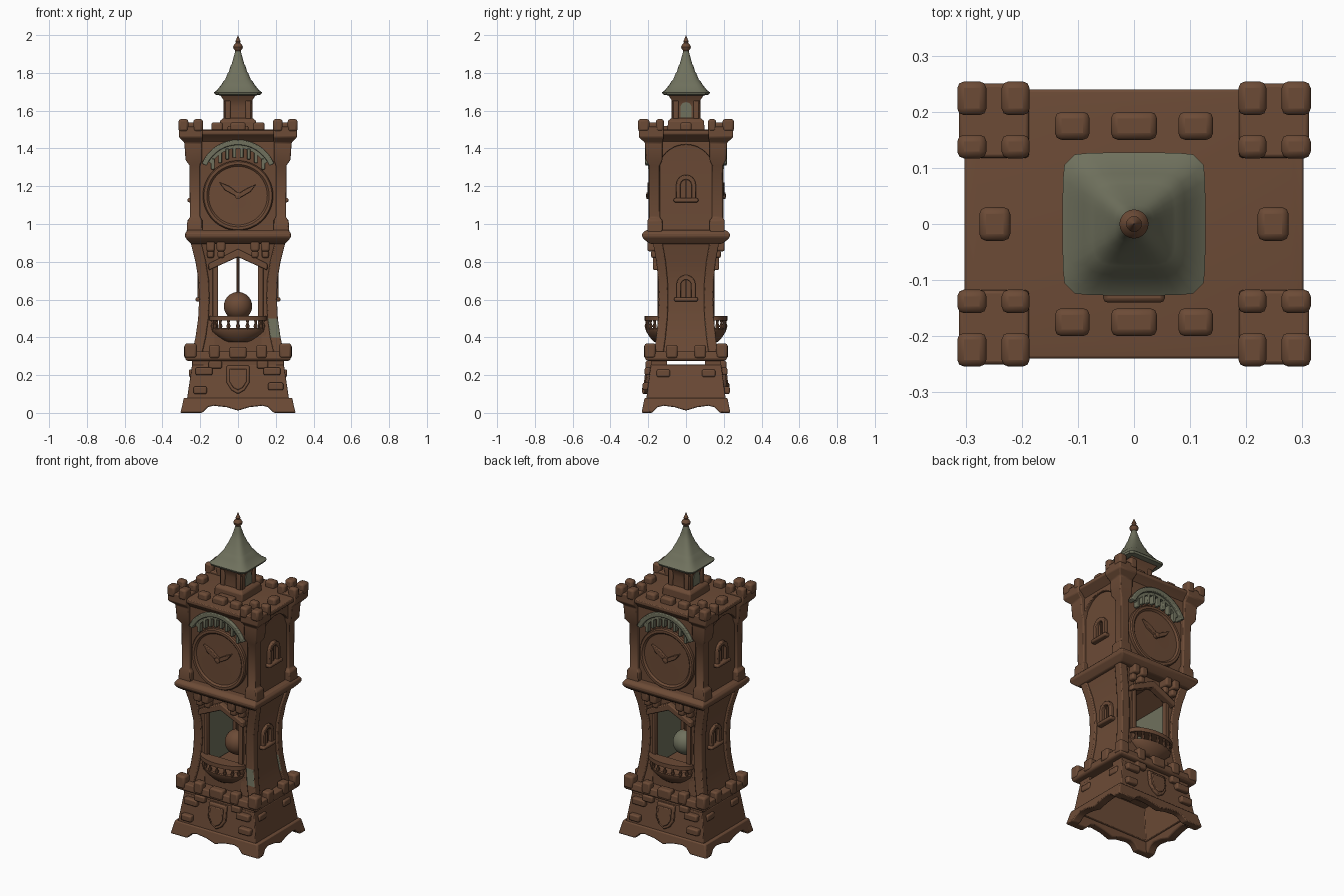
import bpy, bmesh, math
from mathutils import Matrix

cube = bpy.data.objects.get("Cube")
if cube:
    bpy.data.objects.remove(cube, do_unlink=True)


def material(name, rgb):
    m = bpy.data.materials.new(name)
    m.use_nodes = True
    m.diffuse_color = (*rgb, 1)
    m.node_tree.nodes["Principled BSDF"].inputs["Base Color"].default_value = (*rgb, 1)
    return m


MATS = [material("brown wood", (0.15, 0.07, 0.037)), material("grey green", (0.16, 0.165, 0.11))]
BROWN, GREEN = 0, 1
FRONT_BACK = (0, math.pi)
SIDES = (math.pi / 2, -math.pi / 2)


def finish(name, bm, mat=BROWN, bevel=0.0, turns=(0,), rule=None):
    """Turn a bmesh into an object, repeated at each turn about z."""
    bmesh.ops.recalc_face_normals(bm, faces=bm.faces)
    for f in bm.faces:
        f.smooth = True
        green = rule(f.calc_center_median(), f.normal) if rule else mat
        f.material_index = int(green)
    me = bpy.data.meshes.new(name)
    bm.to_mesh(me)
    bm.free()
    me.set_sharp_from_angle(angle=math.radians(35))
    for m in MATS:
        me.materials.append(m)
    for a in turns:
        ob = bpy.data.objects.new(name, me)
        ob.rotation_euler.z = a
        bpy.context.collection.objects.link(ob)
        if bevel:
            mod = ob.modifiers.new("soft edges", 'BEVEL')
            mod.width, mod.segments = bevel, 2
            mod.limit_method, mod.angle_limit = 'ANGLE', math.radians(35)


def skin(bm, rings, tube=False):
    """Join rings of points; cap the ends, or close them into a tube."""
    vs = [[bm.verts.new(p) for p in r] for r in rings]
    pairs = list(zip(vs, vs[1:])) + ([(vs[-1], vs[0])] if tube else [])
    for a, b in pairs:
        for i in range(len(a)):
            j = (i + 1) % len(a)
            bm.faces.new((a[i], a[j], b[j], b[i]))
    if not tube:
        bm.faces.new(vs[0])
        bm.faces.new(vs[-1])


def loft(name, rings, tube=False, **kw):
    """Rings are (z, x0, x1, y0, y1) rectangles."""
    bm = bmesh.new()
    skin(bm, [[(a, c, z), (b, c, z), (b, d, z), (a, d, z)] for z, a, b, c, d in rings], tube)
    finish(name, bm, **kw)


def block(name, rings, tube=False, **kw):
    """Centred loft from (z, half width, half depth)."""
    loft(name, [(z, -x, x, -y, y) for z, x, y in rings], tube, **kw)


def box(name, x, y, z, w, d, h, bevel=0.008, **kw):
    loft(name, [(k, x - w / 2, x + w / 2, y - d / 2, y + d / 2) for k in (z, z + h)], bevel=bevel, **kw)


def prism(name, pts, y0, y1, lean=0.0, **kw):
    """Outline in x and z pushed through y."""
    bm = bmesh.new()
    skin(bm, [[(x, y + lean * z, z) for x, z in pts] for y in (y0, y1)])
    finish(name, bm, **kw)


def lathe(name, profile, n=32, sx=1, sy=1, half=False, move=None, **kw):
    """Profile of (radius, height) turned about z, or half way round the front."""
    bm = bmesh.new()
    span = math.pi if half else 2 * math.pi
    count = n + 1 if half else n
    rings = []
    for r, z in profile:
        rings.append([(max(r, 1e-4) * sx * math.cos(math.pi + span * i / n),
                       max(r, 1e-4) * sy * math.sin(math.pi + span * i / n), z) for i in range(count)])
    skin(bm, rings)
    if move:
        bm.transform(move)
    finish(name, bm, **kw)


def arc(r, cz, deg, n=20):
    """Arch points from left to right, starting deg above the horizontal."""
    a0, a1 = math.radians(180 - deg), math.radians(deg)
    return [(r * math.cos(a0 + (a1 - a0) * i / n), cz + r * math.sin(a0 + (a1 - a0) * i / n)) for i in range(n + 1)]


def arched(w, z0, z1):
    return [(-w, z0)] + arc(w, z1 - w, 0, 12) + [(w, z0)]


def window(name, w, z0, z1, y, turns):
    prism(name + "_frame", arched(w, z0, z1) + arched(w * 0.55, z0, z1 - 0.025)[::-1],
          y + 0.02, y - 0.018, bevel=0.004, turns=turns)
    box(name + "_sill", 0, y - 0.005, z0 - 0.015, w * 2.5, 0.045, 0.022, turns=turns)
    box(name + "_bar", 0, y, z0, 0.01, 0.012, z1 - z0 - 0.03, bevel=0, turns=turns)


# Scalloped foot skirt
def skirt(half, foot):
    low = [(half, 0), (foot, 0), (foot - 0.03, 0.03), (foot - 0.06, 0.038), (0.06, 0.03), (0, 0.012)]
    return low + [(-x, z) for x, z in low[-2::-1]] + [(0.02 - half, 0.08), (half - 0.02, 0.08)]


prism("front_skirt", skirt(0.305, 0.19), -0.235, -0.19, lean=0.2, bevel=0.006, turns=FRONT_BACK)
prism("side_skirt", skirt(0.235, 0.18), -0.303, -0.25, lean=0.2, bevel=0.006, turns=SIDES)

# Hollow base with a slot below the ledge
block("base_walls", [(0.06, 0.272, 0.212), (0.255, 0.243, 0.187), (0.255, 0.2, 0.145), (0.06, 0.23, 0.17)], tube=True, bevel=0.004)
box("base_top_strip", 0, -0.143, 0.25, 0.486, 0.086, 0.035, bevel=0.003, turns=FRONT_BACK)
shield = [(-0.06, 0.25), (0.06, 0.25), (0.06, 0.16), (0.035, 0.12), (0, 0.1), (-0.035, 0.12), (-0.06, 0.16)]
prism("shield_rim", shield, -0.19, -0.234, lean=0.12, bevel=0.006, turns=FRONT_BACK)
prism("shield_panel", [(x * 0.75, 0.18 + (z - 0.18) * 0.75) for x, z in shield], -0.2, -0.242, lean=0.12, bevel=0.004, turns=FRONT_BACK)
for x, z, w in [(-0.18, 0.2, 0.09), (-0.12, 0.235, 0.07), (0.18, 0.2, 0.09), (0.13, 0.235, 0.06), (-0.2, 0.1, 0.07), (0.2, 0.12, 0.08)]:
    box("base_stone", x, -0.225 + 0.13 * z, z, w, 0.04, 0.04, turns=FRONT_BACK)
for y in (-0.12, 0.12):
    box("side_stone", y, -0.24, 0.19, 0.07, 0.04, 0.04, turns=SIDES)

# Battlement above the base
block("base_ledge", [(0.275, 0.27, 0.205), (0.285, 0.28, 0.217), (0.325, 0.275, 0.212)], bevel=0.006)
for sx in (-1, 1):
    for sy in (-1, 1):
        box("base_corner_merlon", 0.25 * sx, 0.19 * sy, 0.29, 0.064, 0.06, 0.078, bevel=0.012)
for x, w in [(-0.125, 0.055), (0, 0.09), (0.125, 0.055)]:
    box("base_front_merlon", x, -0.198, 0.29, w, 0.05, 0.06 if x == 0 else 0.07, bevel=0.01, turns=FRONT_BACK)
for y in (-0.075, 0.075):
    box("base_side_merlon", y, -0.26, 0.29, 0.06, 0.05, 0.07, bevel=0.01, turns=SIDES)

# Waisted middle section around the open pendulum chamber
WAIST = [(0.31, 0.245, 0.17), (0.4, 0.225, 0.158), (0.5, 0.211, 0.148), (0.6, 0.206, 0.144),
         (0.7, 0.209, 0.147), (0.8, 0.225, 0.157), (0.92, 0.255, 0.178)]
for sx in (-1, 1):
    loft("waist_side_wall", [(z, 0.125 * sx, (x - 0.014) * sx, 0.012 - y, y - 0.012) for z, x, y in WAIST])
    for sy in (-1, 1):
        loft("waist_corner_post", [(z, (x - 0.055) * sx, x * sx, (y - 0.05) * sy, y * sy) for z, x, y in WAIST],
             bevel=0.006, rule=lambda c, n: c.x > 0 and n.y < -0.7 and 0.38 < c.z < 0.5)
        box("chamber_post", 0.12 * sx, 0.135 * sy, 0.43, 0.028, 0.03, 0.36, bevel=0.005)
    box("chamber_lining", 0.123 * sx, 0, 0.44, 0.009, 0.25, 0.34, bevel=0, mat=GREEN)
box("chamber_floor", 0, 0, 0.31, 0.3, 0.29, 0.125, bevel=0.004)
prism("chamber_header", [(-0.15, 0.76), (0, 0.84), (0.15, 0.76), (0.19, 0.915), (-0.19, 0.915)], -0.142, 0.142)
prism("gable_trim", [(-0.155, 0.755), (0, 0.825), (0.155, 0.755), (0.155, 0.79), (0, 0.868), (-0.155, 0.79)],
      -0.13, -0.175, bevel=0.006, turns=FRONT_BACK)
for x in (-0.145, -0.09, 0.09, 0.145):
    box("corbel_upper", x, -0.165, 0.855, 0.045, 0.08, 0.06, bevel=0.01, turns=FRONT_BACK)
    box("corbel_lower", x, -0.155, 0.82, 0.036, 0.06, 0.04, bevel=0.01, turns=FRONT_BACK)
window("lower_window", 0.05, 0.605, 0.73, -0.197, SIDES)

# Pendulum
lathe("pendulum_rod", [(0.008, 0.6), (0.008, 0.85)], n=10)
lathe("pendulum_bob", [(0.075 * math.sin(math.pi * i / 16), 0.565 - 0.075 * math.cos(math.pi * i / 16)) for i in range(17)],
      rule=lambda c, n: c.y > 0.01)

# Curved balcony with rail and balusters
out = Matrix.Translation((0, -0.14, 0))
lathe("balcony_bowl", [(0.05, 0.375), (0.075, 0.385), (0.105, 0.405), (0.135, 0.43), (0.14, 0.445), (0.13, 0.45)],
      n=24, sy=0.52, half=True, move=out, turns=FRONT_BACK)
lathe("balcony_rail", [(0.128, 0.488), (0.152, 0.488), (0.152, 0.513), (0.128, 0.513)],
      n=24, sy=0.52, half=True, move=out, turns=FRONT_BACK)
for i in range(9):
    a = math.pi * (1 + i / 8)
    spot = Matrix.Translation((0.132 * math.cos(a), -0.14 + 0.068 * math.sin(a), 0))
    lathe("baluster", [(0.006, 0.44), (0.011, 0.46), (0.006, 0.475), (0.009, 0.495)], n=8, move=spot, turns=FRONT_BACK)

# Moulding between middle and clock storey
block("middle_moulding", [(0.895, 0.25, 0.19), (0.915, 0.268, 0.218), (0.93, 0.28, 0.232), (0.952, 0.28, 0.232), (0.968, 0.265, 0.21)], bevel=0.006)

# Clock storey, cornice and roof floor
block("clock_storey", [(0.95, 0.238, 0.172), (1.38, 0.238, 0.172), (1.47, 0.25, 0.19)])
block("cornice", [(1.435, 0.255, 0.2), (1.465, 0.29, 0.228), (1.475, 0.302, 0.24), (1.495, 0.302, 0.24), (1.5, 0.28, 0.21)], bevel=0.004)
TURRET = [(0.955, 0.188, 0.272, 0.125, 0.205), (1.02, 0.188, 0.268, 0.125, 0.203), (1.035, 0.2, 0.254, 0.138, 0.194),
          (1.31, 0.2, 0.257, 0.138, 0.196), (1.34, 0.19, 0.278, 0.125, 0.213), (1.43, 0.19, 0.284, 0.125, 0.217),
          (1.46, 0.187, 0.312, 0.118, 0.25), (1.515, 0.187, 0.312, 0.118, 0.25)]
for sx in (-1, 1):
    for sy in (-1, 1):
        loft("corner_turret", [(z, a * sx, b * sx, c * sy, d * sy) for z, a, b, c, d in TURRET], bevel=0.006)
        for x, w in ((0.211, 0.05), (0.289, 0.052)):
            for y, d in ((0.138, 0.042), (0.224, 0.06)):
                box("turret_merlon", x * sx, y * sy, 1.49, w, d, 0.065, bevel=0.012)
for x, w in [(-0.11, 0.062), (0, 0.082), (0.11, 0.062)]:
    box("roof_front_merlon", x, -0.175, 1.48, w, 0.05, 0.058, bevel=0.012, turns=FRONT_BACK)
box("roof_side_merlon", 0, -0.248, 1.48, 0.06, 0.055, 0.058, bevel=0.012, turns=SIDES)

# Arches and windows of the clock storey
prism("front_spandrel", arc(0.205, 1.238, 23) + [(0.2, 1.48), (-0.2, 1.48)], -0.16, -0.202, turns=FRONT_BACK)
prism("front_arch", arc(0.208, 1.238, 23) + arc(0.18, 1.238, 23)[::-1], -0.16, -0.216, mat=GREEN, bevel=0.005, turns=FRONT_BACK)
prism("arch_inner_band", arc(0.182, 1.238, 30) + arc(0.163, 1.238, 30)[::-1], -0.16, -0.2, mat=GREEN, turns=FRONT_BACK)
for i in range(8):
    x = -0.133 + 0.038 * i
    top = 1.238 + math.sqrt(0.172 ** 2 - x * x)
    box("arch_tooth", x, -0.184, top - 0.058, 0.019, 0.034, 0.058, bevel=0.004, mat=GREEN, turns=FRONT_BACK)
prism("side_spandrel", arc(0.15, 1.27, 28) + [(0.14, 1.47), (-0.14, 1.47)], -0.22, -0.258, bevel=0.004, turns=SIDES)
window("upper_window", 0.052, 1.13, 1.26, -0.24, SIDES)

# Clock dial and hands
face = Matrix.Translation((0, 0, 1.15)) @ Matrix.Rotation(math.pi / 2, 4, 'X')
lathe("clock_dial", [(0.186, 0.15), (0.186, 0.19), (0.18, 0.198), (0.165, 0.198), (0.155, 0.188), (0.05, 0.188), (0, 0.19)],
      n=48, move=face, turns=FRONT_BACK)
lathe("hand_hub", [(0.017, 0.18), (0.017, 0.208), (0, 0.213)], n=16, move=face, turns=FRONT_BACK)
prism("long_hand", [(0.005, 1.138), (0.012, 1.155), (-0.045, 1.2), (-0.1, 1.222), (-0.07, 1.18)], -0.18, -0.204, bevel=0.003, turns=FRONT_BACK)
prism("short_hand", [(-0.008, 1.155), (0.01, 1.138), (0.065, 1.17), (0.095, 1.21), (0.05, 1.19)], -0.18, -0.204, bevel=0.003, turns=FRONT_BACK)

# Roof pavilion
block("pavilion_plinth", [(1.48, 0.098, 0.098), (1.545, 0.096, 0.096), (1.56, 0.08, 0.08)], bevel=0.006)
block("pavilion_body", [(1.55, 0.07, 0.07), (1.62, 0.068, 0.068), (1.655, 0.076, 0.076), (1.68, 0.092, 0.092), (1.695, 0.1, 0.1)], bevel=0.005)
for s in (-1, 1):
    box("pavilion_stile", 0.055 * s, -0.068, 1.555, 0.03, 0.02, 0.1, bevel=0.005, turns=FRONT_BACK + SIDES)
prism("pavilion_window", arched(0.03, 1.565, 1.645), -0.066, -0.0745, mat=GREEN, turns=SIDES)
box("pavilion_step", 0, -0.115, 1.49, 0.11, 0.05, 0.03)

# Flared spire, square at the eaves and round at the tip
SPIRE = [(1.68, 0.09, 9), (1.685, 0.122, 9), (1.697, 0.127, 9), (1.708, 0.112, 7), (1.735, 0.09, 6), (1.76, 0.074, 5),
         (1.765, 0.068, 5), (1.8, 0.054, 4), (1.805, 0.049, 4), (1.84, 0.038, 3), (1.845, 0.034, 3), (1.88, 0.024, 2.5), (1.915, 0.015, 2)]
bm = bmesh.new()
rings = []
for z, r, power in SPIRE:
    ring = []
    for i in range(40):
        c, s = math.cos(math.tau * (i + 0.5) / 40), math.sin(math.tau * (i + 0.5) / 40)
        k = r / (abs(c) ** power + abs(s) ** power) ** (1 / power)
        ring.append((c * k, s * k, z))
    rings.append(ring)
skin(bm, rings)
finish("spire_roof", bm, mat=GREEN)
lathe("finial", [(0.014, 1.9), (0.013, 1.915), (0.024, 1.928), (0.026, 1.938), (0.02, 1.95), (0.011, 1.958), (0.014, 1.967), (0.008, 1.98), (0, 2.0)], n=20)
